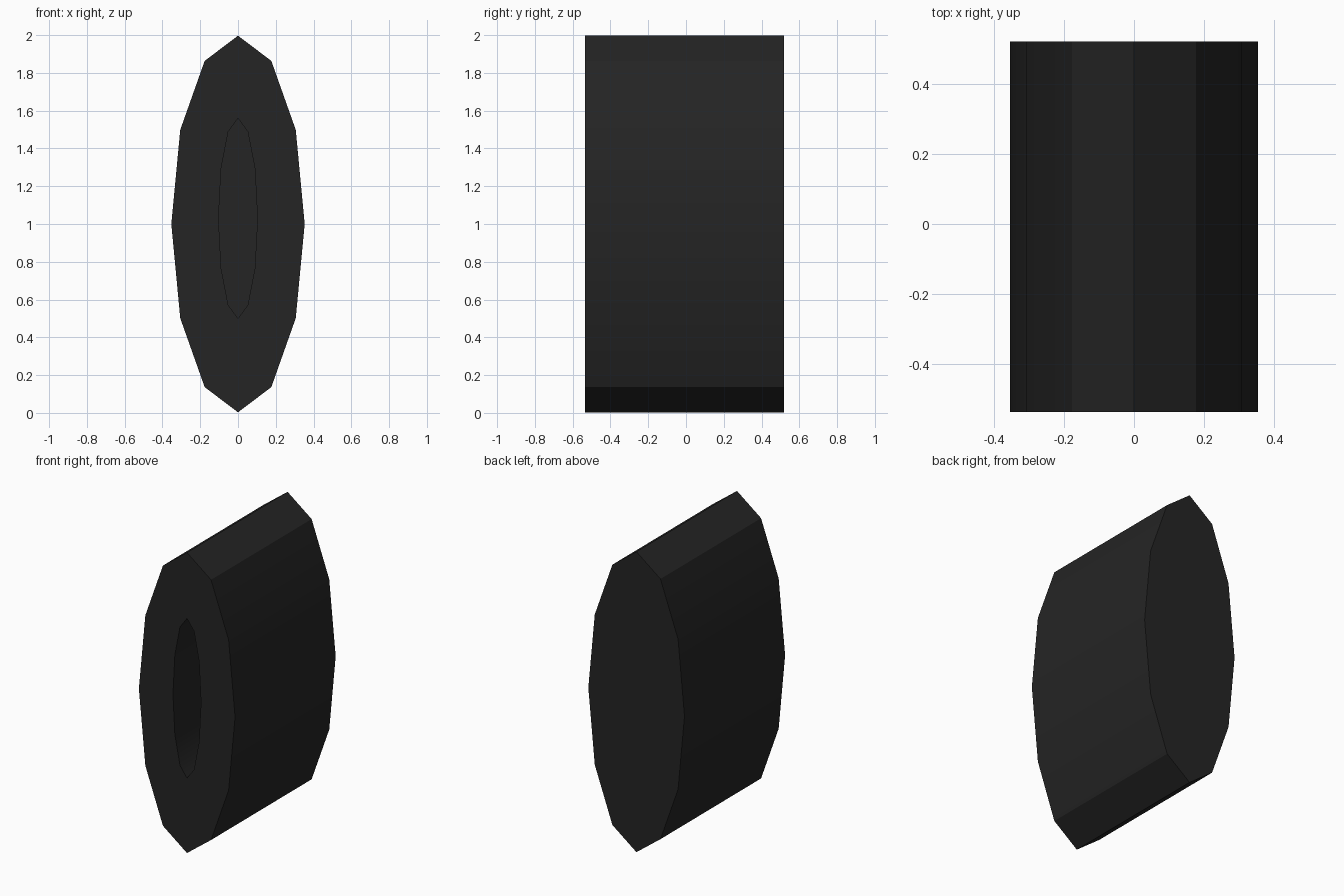
import bpy, bmesh
from math import sin, cos, pi, radians

cube = bpy.data.objects.get("Cube")
if cube:
    bpy.data.objects.remove(cube, do_unlink=True)

SIDES = 12
FRONT, BACK, POCKET = -0.535, 0.52, 0.1

mat = bpy.data.materials.new("matte black")
mat.use_nodes = True
color = (0.018, 0.018, 0.018, 1)
mat.diffuse_color = color
mat.node_tree.nodes["Principled BSDF"].inputs["Base Color"].default_value = color

bm = bmesh.new()


def ring(rx, rz, y, z):
    """Twelve-sided oval standing in the xz plane."""
    angles = [2 * pi * i / SIDES for i in range(SIDES)]
    return [bm.verts.new((rx * sin(a), y, z + rz * cos(a))) for a in angles]


def bridge(a, b):
    for i in range(SIDES):
        j = (i + 1) % SIDES
        bm.faces.new((a[i], a[j], b[j], b[i]))


# Closed back, outer wall, front rim, recessed bore and its floor
rings = [
    ring(0.353, 0.997, BACK, 1.0),
    ring(0.353, 0.997, FRONT, 1.0),
    ring(0.103, 0.53, FRONT, 1.03),
    ring(0.103, 0.53, POCKET, 1.03),
]
for a, b in zip(rings, rings[1:]):
    bridge(a, b)
bm.faces.new(rings[0])
bm.faces.new(rings[-1])
bmesh.ops.recalc_face_normals(bm, faces=bm.faces[:])

mesh = bpy.data.meshes.new("oval_barrel")
bm.to_mesh(mesh)
bm.free()
mesh.materials.append(mat)
barrel = bpy.data.objects.new("oval_barrel", mesh)
bpy.context.collection.objects.link(barrel)

# Soft long sides, crisp rims and tips
bpy.ops.object.select_all(action='DESELECT')
barrel.select_set(True)
bpy.context.view_layer.objects.active = barrel
bpy.ops.object.shade_smooth_by_angle(angle=radians(30))
